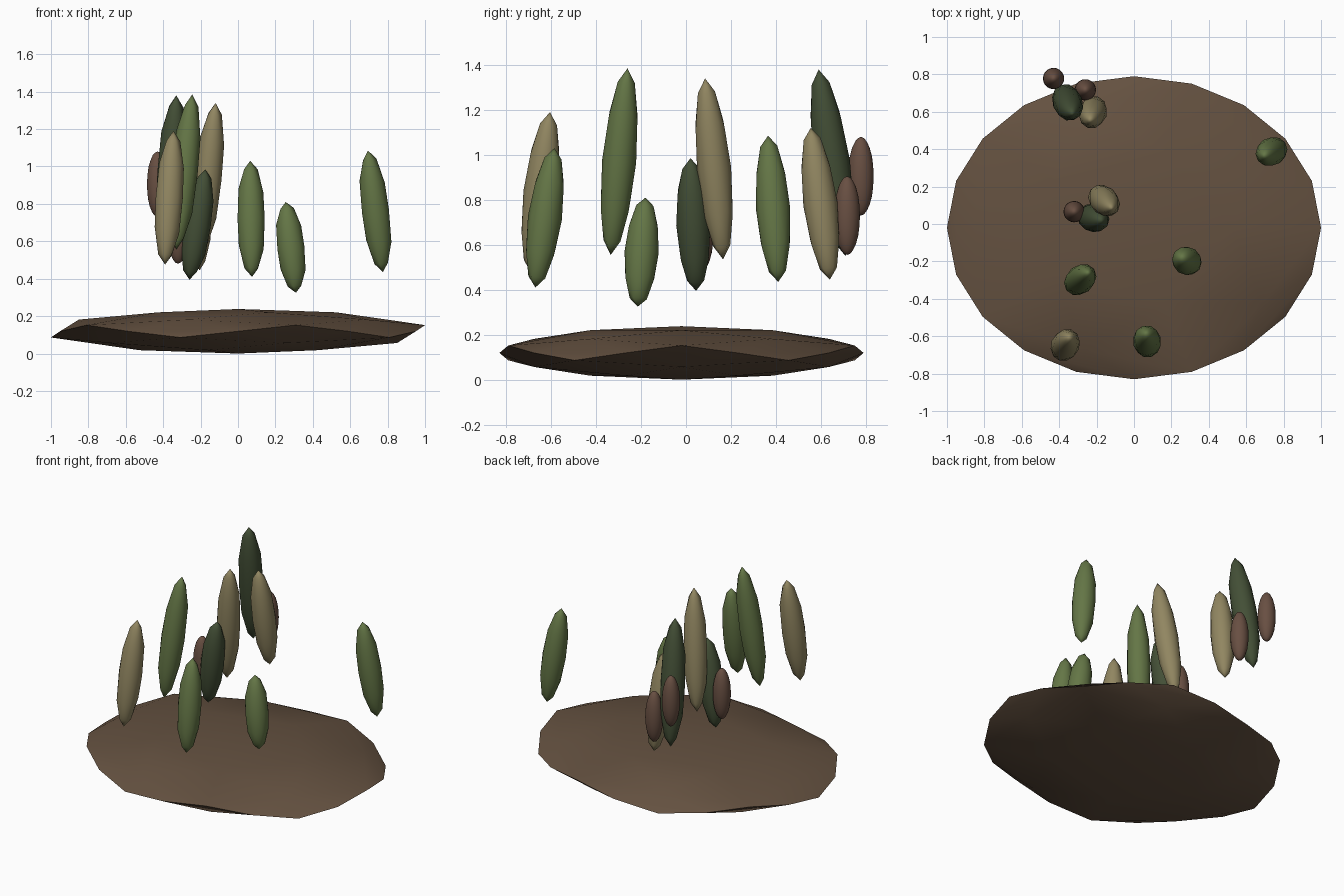
import bpy
import math
from mathutils import Vector

cube = bpy.data.objects.get("Cube")
if cube:
    bpy.data.objects.remove(cube, do_unlink=True)


def make_material(name, hex_colour):
    # sRGB hex to linear
    linear = []
    for shift in (16, 8, 0):
        c = ((hex_colour >> shift) & 255) / 255
        linear.append(c / 12.92 if c <= 0.04045 else ((c + 0.055) / 1.055) ** 2.4)
    colour = (*linear, 1.0)
    mat = bpy.data.materials.new(name)
    mat.use_nodes = True
    mat.diffuse_color = colour
    bsdf = next(n for n in mat.node_tree.nodes if n.type == "BSDF_PRINCIPLED")
    bsdf.inputs["Base Color"].default_value = colour
    return mat


soil = make_material("soil_brown", 0x645140)
bark = make_material("bark_brown", 0x684F42)
green = make_material("leaf_green", 0x647646)
dark = make_material("dark_green", 0x434F36)
olive = make_material("dry_olive", 0x918661)


def ball(name, mat, subdivisions):
    bpy.ops.mesh.primitive_ico_sphere_add(subdivisions=subdivisions, radius=1)
    obj = bpy.context.object
    obj.name = name
    obj.data.materials.append(mat)
    return obj


def leaf(name, mat, top, bottom, radius=0.076, subdivisions=2):
    """Long pointed ball stretched between two tips."""
    top, bottom = Vector(top), Vector(bottom)
    axis = top - bottom
    obj = ball(name, mat, subdivisions)
    obj.location = (top + bottom) / 2
    obj.scale = (radius, radius, axis.length / 2)
    obj.rotation_mode = "QUATERNION"
    obj.rotation_quaternion = Vector((0, 0, 1)).rotation_difference(axis)
    bpy.ops.object.shade_smooth()


# Ground mound: flattened ball whose middle band is pushed out to a zigzag rim
mound = ball("ground_mound", soil, 2)
for v in mound.data.vertices:
    if abs(v.co.z) < 0.48:
        r = math.hypot(v.co.x, v.co.y)
        v.co = (v.co.x / r, v.co.y / r, v.co.z * 0.62)
mound.scale = (1, 0.81, 0.119)
mound.location = (0, -0.02, 0.119)
bpy.ops.object.transform_apply(location=True, rotation=False, scale=True)
bpy.ops.object.shade_smooth_by_angle(angle=math.radians(30))

# Floating leaves: top tip, bottom tip
leaf("tall_dark_leaf", dark, (-0.33, 0.59, 1.38), (-0.38, 0.71, 0.55), 0.08)
leaf("tall_green_leaf", green, (-0.245, -0.26, 1.385), (-0.33, -0.335, 0.555))
leaf("tall_olive_leaf", olive, (-0.12, 0.085, 1.34), (-0.2, 0.165, 0.535))
leaf("front_olive_leaf", olive, (-0.345, -0.605, 1.19), (-0.39, -0.69, 0.475))
leaf("front_green_leaf", green, (0.065, -0.585, 1.03), (0.075, -0.67, 0.41))
leaf("side_green_leaf", green, (0.695, 0.365, 1.085), (0.775, 0.41, 0.435))
leaf("small_green_leaf", green, (0.255, -0.18, 0.81), (0.31, -0.215, 0.325))
leaf("middle_dark_leaf", dark, (-0.175, 0.02, 0.985), (-0.26, 0.045, 0.395))
leaf("back_olive_leaf", olive, (-0.235, 0.555, 1.12), (-0.205, 0.64, 0.445))

# Upright brown seed heads: x, y, bottom height
for i, (x, y, z) in enumerate([(-0.43, 0.778, 0.73), (-0.26, 0.717, 0.555), (-0.32, 0.066, 0.48)]):
    leaf(f"seed_head_{i + 1}", bark, (x, y, z + 0.35), (x, y, z), 0.057, 3)
